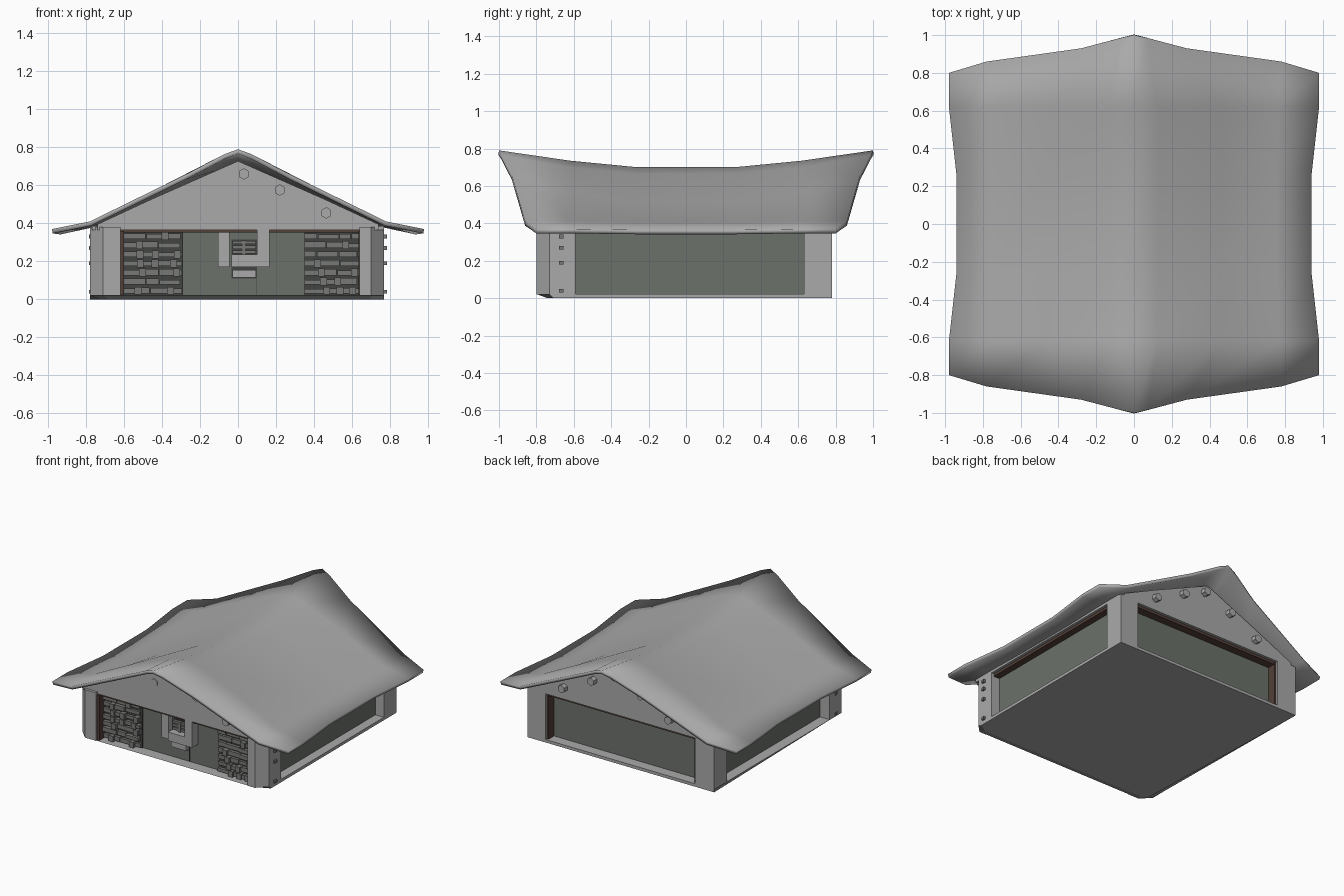
import bpy, bmesh, random
from math import pi, radians
from mathutils import Matrix

random.seed(4)
cube = bpy.data.objects.get("Cube")
if cube:
    bpy.data.objects.remove(cube, do_unlink=True)


def material(name, rgb):
    m = bpy.data.materials.new(name)
    m.use_nodes = True
    m.diffuse_color = (*rgb, 1)
    m.node_tree.nodes["Principled BSDF"].inputs["Base Color"].default_value = (*rgb, 1)
    return m


STONE = material("light stone grey", (0.40, 0.40, 0.40))
WALL = material("green grey wall", (0.15, 0.165, 0.145))
BRICK = material("brick grey", (0.19, 0.19, 0.185))
GAP = material("dark mortar", (0.055, 0.06, 0.055))
BROWN = material("dark brown wood", (0.085, 0.05, 0.04))


def finish(name, bm, mat):
    bmesh.ops.recalc_face_normals(bm, faces=bm.faces)
    mesh = bpy.data.meshes.new(name)
    bm.to_mesh(mesh)
    bm.free()
    mesh.materials.append(mat)
    ob = bpy.data.objects.new(name, mesh)
    bpy.context.collection.objects.link(ob)
    return ob


def add_box(bm, x0, x1, y0, y1, z0, z1):
    size = Matrix.Diagonal((x1 - x0, y1 - y0, z1 - z0, 1))
    place = Matrix.Translation(((x0 + x1) / 2, (y0 + y1) / 2, (z0 + z1) / 2))
    bmesh.ops.create_cube(bm, size=1, matrix=place @ size)


def boxes(name, mat, *dims):
    bm = bmesh.new()
    for d in dims:
        add_box(bm, *d)
    return finish(name, bm, mat)


def loft(name, mat, lower, upper):
    """Solid between two matching outlines of 3D points."""
    bm = bmesh.new()
    a = [bm.verts.new(p) for p in lower]
    b = [bm.verts.new(p) for p in upper]
    bm.faces.new(a)
    bm.faces.new(b)
    for i in range(len(a)):
        j = (i + 1) % len(a)
        bm.faces.new((a[i], a[j], b[j], b[i]))
    return finish(name, bm, mat)


# Sagging roof: each row is one lengthwise line from gable end to middle
LINES = [
    [(0, 1, 0.79), (0, 0.62, 0.735), (0, 0.26, 0.70)],
    [(0.07, 0.985, 0.765), (0.125, 0.62, 0.70), (0.125, 0.26, 0.665)],
    [(0.28, 0.93, 0.655), (0.46, 0.62, 0.565), (0.46, 0.26, 0.51)],
    [(0.78, 0.86, 0.41), (0.77, 0.62, 0.41), (0.755, 0.26, 0.405)],
    [(0.98, 0.80, 0.37), (0.98, 0.62, 0.37), (0.94, 0.26, 0.365)],
]
bm = bmesh.new()
grid = []
for side, line in [(-1, l) for l in LINES[:0:-1]] + [(1, l) for l in LINES]:
    full = [(x, -y, z) for x, y, z in line] + line[::-1]
    grid.append([bm.verts.new((side * x, y, z)) for x, y, z in full])
for a, b in zip(grid, grid[1:]):
    for k in range(len(a) - 1):
        bm.faces.new((a[k], b[k], b[k + 1], a[k + 1]))
roof = finish("roof", bm, STONE)
if roof.data.polygons[0].normal.z < 0:
    roof.data.flip_normals()
solid = roof.modifiers.new("thickness", "SOLIDIFY")
solid.thickness = 0.024
solid.offset = -1
bpy.context.view_layer.objects.active = roof
roof.select_set(True)
bpy.ops.object.shade_smooth_by_angle(angle=radians(35))

# Floor slab, undercut along the front
top = [(-0.71, -0.80), (0.70, -0.80), (0.77, -0.73), (0.77, 0.78), (-0.78, 0.78), (-0.78, -0.73)]
low = [(-0.68, -0.74), (0.70, -0.74), (0.77, -0.71), (0.77, 0.78), (-0.78, 0.78), (-0.73, -0.70)]
loft("floor_slab", STONE, [(x, y, 0) for x, y in low], [(x, y, 0.022) for x, y in top])

# Corner posts: chamfered at the front, square at the back
for s, name in ((-1, "right"), (1, "left")):
    e, c, n = (0.78, 0.71, 0.62) if s < 0 else (0.77, 0.70, 0.64)
    outline = [(n, -0.80), (c, -0.80), (e, -0.73), (e, -0.59), (n, -0.59)]
    loft("front_post_" + name, STONE,
         [(s * x, y, 0.02) for x, y in outline], [(s * x, y, 0.38) for x, y in outline])
    x0, x1 = sorted((s * 0.62, s * e))
    boxes("back_post_" + name, STONE, (x0, x1, 0.63, 0.78, 0.02, 0.38))

# Recessed walls, ceiling and wooden reveals
boxes("walls", WALL, (-0.70, 0.70, -0.71, 0.70, 0.02, 0.36))
boxes("ceiling", STONE, (-0.77, 0.77, -0.76, 0.76, 0.365, 0.385))
boxes("lintels", BROWN,
      (-0.63, 0.65, -0.77, -0.70, 0.352, 0.367), (-0.63, 0.63, 0.69, 0.76, 0.345, 0.367),
      (0.69, 0.75, -0.60, 0.64, 0.345, 0.367), (-0.75, -0.69, -0.60, 0.64, 0.345, 0.367))
boxes("reveals", BROWN,
      (-0.622, -0.60, -0.785, -0.70, 0.022, 0.36), (0.635, 0.66, -0.785, -0.70, 0.022, 0.36),
      (-0.622, -0.605, 0.69, 0.765, 0.022, 0.36), (0.605, 0.622, 0.69, 0.765, 0.022, 0.36))

# Gable walls with round beam ends
half = [(0.74, 0.365), (0.74, 0.395), (0.46, 0.525)]
gable = half + [(0, 0.728)] + [(-x, z) for x, z in half[::-1]]
for s, name in ((-1, "front"), (1, "back")):
    loft(name + "_gable", STONE, [(x, s * 0.73, z) for x, z in gable],
         [(x, s * 0.78, z) for x, z in gable])
    bm = bmesh.new()
    spots = [(0.03, 0.66), (0.22, 0.575), (0.465, 0.455)]
    spots += [(-0.15, 0.575)] if s < 0 else [(-0.19, 0.575), (-0.42, 0.455)]
    for x, z in spots:
        out = 0.755 if (s < 0 and x < 0) else 0.79
        place = Matrix.Translation((x, s * out, z)) @ Matrix.Rotation(pi / 2, 4, "X")
        bmesh.ops.create_cone(bm, cap_ends=True, segments=6, radius1=0.03,
                              radius2=0.03, depth=0.054, matrix=place)
    finish(name + "_beam_ends", bm, STONE)

# Rough brick panels either side of the middle wall
ROWS, Z0, PITCH = 7, 0.03, 0.048
bricks = bmesh.new()
for x0, x1 in ((-0.60, -0.29), (0.35, 0.65)):
    boxes("mortar_panel", GAP, (x0, x1, -0.718, -0.70, 0.022, 0.36))
    for r in range(ROWS):
        z = Z0 + r * PITCH
        x = x0
        while x < x1 - 0.02:
            end = min(x1, x + random.uniform(0.06, 0.12))
            depth = random.uniform(0.735, 0.75)
            add_box(bricks, x, end - 0.004, -depth, -0.71, z, z + random.uniform(0.024, 0.034))
            if end < x1 - 0.02 and random.random() < 0.6:
                add_box(bricks, end - 0.018, end + 0.018, -0.758, -0.71, z - 0.006, z + 0.036)
            x = end
finish("bricks", bricks, BRICK)

# Brick ends showing on the outside of the front posts
boxes("brick_ends", BRICK, *[(s * 0.777 - 0.008, s * 0.777 + 0.008, -0.68, -0.655, z, z + 0.02)
                             for s in (-1, 1) for z in (0.03, 0.18, 0.26, 0.32)])

# Middle wall seam and window with its stone surround
boxes("wall_seam", GAP, (0.094, 0.098, -0.713, -0.705, 0.022, 0.17))
boxes("window_recess", GAP, (-0.035, 0.10, -0.716, -0.705, 0.11, 0.315))
boxes("window_surround", STONE,
      (-0.105, -0.045, -0.76, -0.705, 0.17, 0.365), (0.10, 0.165, -0.78, -0.705, 0.17, 0.365),
      (-0.035, 0.10, -0.78, -0.705, 0.17, 0.235), (-0.03, 0.095, -0.75, -0.705, 0.115, 0.155))
boxes("window_bars", BRICK,
      *[(-0.03, 0.095, -0.735, -0.71, z, z + 0.018) for z in (0.24, 0.265, 0.29)],
      (0.02, 0.04, -0.74, -0.71, 0.235, 0.31))
